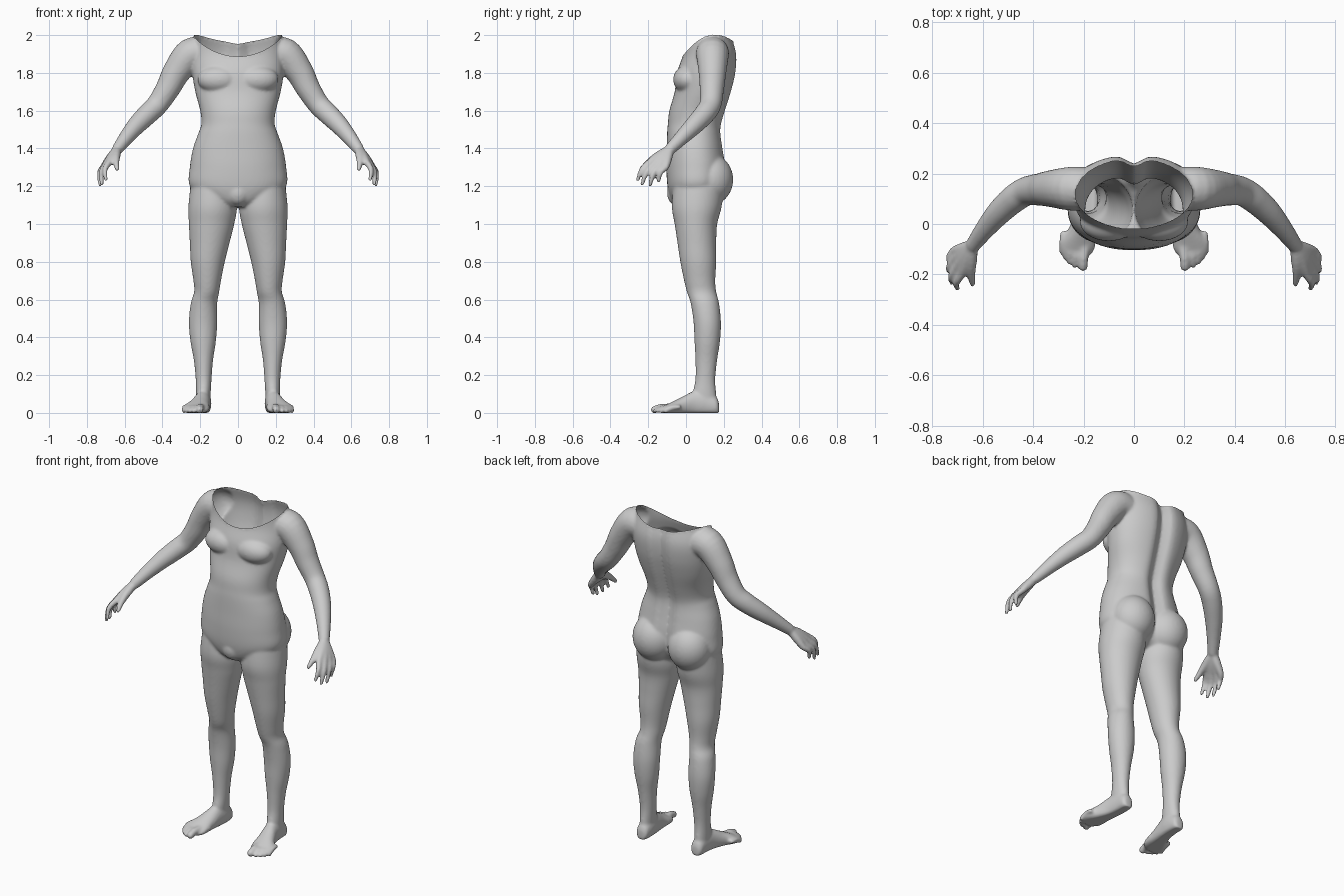
import bpy, bmesh, math
from mathutils import Vector, Matrix

cube = bpy.data.objects.get("Cube")
if cube:
    bpy.data.objects.remove(cube, do_unlink=True)

bm = bmesh.new()


def smooth_rows(rows, steps=5):
    """Catmull-Rom interpolation between the rows of a table."""
    out = []
    for i in range(len(rows) - 1):
        a, b, c, d = (rows[min(max(i + k, 0), len(rows) - 1)] for k in (-1, 0, 1, 2))
        for s in range(steps):
            t = s / steps
            out.append([q + t / 2 * (r - p + t * (2 * p - 5 * q + 4 * r - u + t * (3 * q - p - 3 * r + u)))
                        for p, q, r, u in zip(a, b, c, d)])
    return out + [list(rows[-1])]


def loft(rings):
    """Skin a list of point rings and close both ends."""
    rings = [[bm.verts.new(p) for p in ring] for ring in rings]
    n = len(rings[0])
    for a, b in zip(rings, rings[1:]):
        for i in range(n):
            j = (i + 1) % n
            bm.faces.new((a[i], a[j], b[j], b[i]))
    bm.faces.new(rings[0])
    bm.faces.new(rings[-1])


def angles(n):
    return [2 * math.pi * i / n for i in range(n)]


def column(rows, power=1.0, groove=0.0):
    """Stack of oval sections given as height, x range, y range."""
    rings = []
    for z, x0, x1, y0, y1 in smooth_rows(rows):
        ring = []
        for a in angles(64):
            c, s = math.cos(a), math.sin(a)
            x = (x0 + x1) / 2 + (x1 - x0) / 2 * math.copysign(abs(c) ** power, c)
            y = (y0 + y1) / 2 + (y1 - y0) / 2 * math.copysign(abs(s) ** power, s)
            if s > 0:
                y -= groove * math.exp(-(x / 0.04) ** 2)
            ring.append((x, y, z))
        rings.append(ring)
    loft(rings)


def tube(rows):
    """Round limb along points given as x, y, z, radius."""
    rows = smooth_rows(rows)
    pts = [Vector(r[:3]) for r in rows]
    rings = []
    for i, p in enumerate(pts):
        d = (pts[min(i + 1, len(pts) - 1)] - pts[max(i - 1, 0)]).normalized()
        u = d.cross(Vector((0.6, -0.5, 0.6))).normalized()
        v = d.cross(u)
        rings.append([p + rows[i][3] * (u * math.cos(a) + v * math.sin(a)) for a in angles(20)])
    loft(rings)
    ball(pts[-1], [rows[-1][3]] * 3)


def ball(centre, radii):
    m = Matrix.Translation(centre) @ Matrix.Diagonal((*radii, 1))
    bmesh.ops.create_uvsphere(bm, u_segments=32, v_segments=20, radius=1, matrix=m)


# Leg
column([(1.25, .03, .245, -.06, .2), (1.1, .006, .262, -.075, .19), (1, .02, .26, -.06, .165),
        (.9, .045, .255, -.045, .16), (.8, .07, .25, -.03, .16), (.7, .09, .236, -.01, .155),
        (.64, .1, .232, .005, .16), (.58, .11, .25, .025, .175), (.48, .11, .26, .04, .185),
        (.38, .117, .252, .045, .18), (.28, .132, .234, .05, .165), (.18, .14, .224, .05, .155),
        (.1, .145, .222, .035, .16), (.04, .15, .22, .04, .165)])

# Foot: sections from heel to ball, as y, centre x, half width, height
foot = []
for y, x, w, h in smooth_rows([(.175, .183, .018, .05), (.16, .183, .036, .085), (.1, .183, .042, .12),
                               (.04, .19, .045, .115), (-.02, .205, .055, .085), (-.07, .22, .07, .06),
                               (-.11, .226, .066, .04), (-.13, .226, .04, .025)]):
    foot.append([(x + w * math.cos(a), y, max(0, h * (.42 + .58 * math.sin(a)))) for a in angles(32)])
loft(foot)

# Toes
for i, (x, y) in enumerate([(.202, -.168), (.234, -.163), (.256, -.148), (.273, -.13), (.287, -.108)]):
    r = .02 if i == 0 else .0125
    tube([(x - .008, y + .08, .03, r), (x - .002, y + .035, .028, r), (x, y, r * .85, r)])

# Arm
tube([(.17, .14, 1.9, .085), (.25, .14, 1.897, .087), (.325, .14, 1.805, .074), (.37, .137, 1.72, .065),
      (.425, .13, 1.635, .058), (.475, .1, 1.585, .056), (.535, .045, 1.525, .05),
      (.59, -.02, 1.46, .04), (.635, -.08, 1.4, .031)])

# Palm bones and fingers, from index to little
wrist = Vector((.64, -.085, 1.395))
knuckles = [(.682, -.195, 1.325), (.7, -.17, 1.315), (.71, -.14, 1.305), (.714, -.108, 1.3)]
tips = [(.7, -.255, 1.235), (.722, -.232, 1.212), (.73, -.19, 1.208), (.726, -.145, 1.228)]
for k, t in zip(knuckles, tips):
    k, t = Vector(k), Vector(t)
    bend = k.lerp(t, .5) + Vector((.012, -.008, .01))
    tube([(*wrist, .024), (*wrist.lerp(k, .5), .024), (*k, .018), (*bend, .0145), (*t, .011)])
# Thumb
tube([(*wrist, .024), (.645, -.15, 1.36, .023), (.645, -.2, 1.325, .017), (.64, -.238, 1.29, .012)])

# Chest, seat and shoulder cap
ball((.1, .01, 1.765), (.115, .078, .075))
ball((.118, .13, 1.235), (.125, .12, .135))
ball((.225, .14, 1.92), (.06, .075, .07))

# Mirror the side parts
copy = bmesh.ops.duplicate(bm, geom=bm.verts[:] + bm.edges[:] + bm.faces[:])
for v in copy["geom"]:
    if isinstance(v, bmesh.types.BMVert):
        v.co.x *= -1

# Trunk: height, half width, front, back
trunk = [(2.1, .215, -.0, .22), (2, .228, -.005, .245), (1.9, .242, -.015, .272), (1.8, .242, -.048, .268),
         (1.7, .226, -.06, .245), (1.6, .2, -.088, .215), (1.53, .194, -.096, .195), (1.48, .21, -.1, .19),
         (1.4, .238, -.102, .2), (1.3, .255, -.104, .215), (1.2, .255, -.098, .21), (1.13, .17, -.08, .17),
         (1.09, .06, -.05, .1)]
column([(z, -w, w, f, b) for z, w, f, b in trunk], power=.92, groove=.035)
ball((0, -.055, 1.165), (.06, .045, .065))
bmesh.ops.recalc_face_normals(bm, faces=bm.faces[:])

# Fuse everything into one skin
mesh = bpy.data.meshes.new("body")
bm.to_mesh(mesh)
bm.free()
body = bpy.data.objects.new("body", mesh)
bpy.context.collection.objects.link(body)
remesh = body.modifiers.new("fuse", 'REMESH')
remesh.mode = 'VOXEL'
remesh.voxel_size = .0075
soften = body.modifiers.new("soften", 'SMOOTH')
soften.factor = .5
soften.iterations = 8
deps = bpy.context.evaluated_depsgraph_get()
skin = bpy.data.meshes.new_from_object(body.evaluated_get(deps))
body.modifiers.clear()
body.data = skin
bpy.data.meshes.remove(mesh)


# Open the neck along a saddle-shaped rim and flatten the soles
def rim(p):
    return 1.892 + .27 * p.y + .075 * (p.x / .235) ** 2


bm = bmesh.new()
bm.from_mesh(skin)
bmesh.ops.delete(bm, geom=[v for v in bm.verts if v.co.z > rim(v.co)], context='VERTS')
for v in bm.verts:
    if v.is_boundary:
        v.co.z = rim(v.co)
    v.co.z = max(v.co.z, 0)
for f in bm.faces:
    f.smooth = True
bm.to_mesh(skin)
bm.free()

# Plain grey skin
grey = bpy.data.materials.new("light_grey")
grey.use_nodes = True
grey.diffuse_color = (.6, .6, .6, 1)
grey.node_tree.nodes["Principled BSDF"].inputs["Base Color"].default_value = (.6, .6, .6, 1)
skin.materials.clear()
skin.materials.append(grey)
